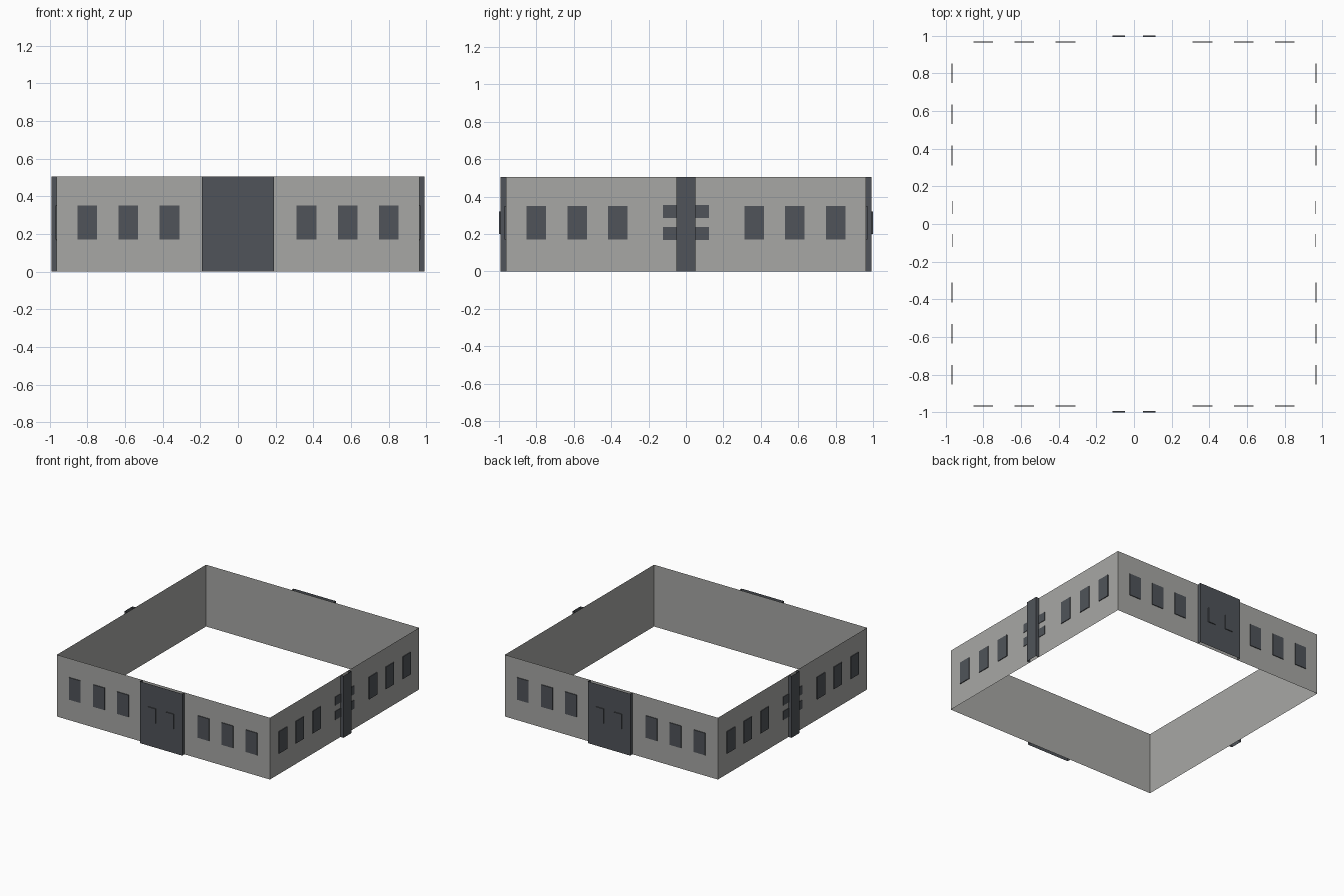
import bpy, bmesh, math
from mathutils import Matrix

if "Cube" in bpy.data.objects:
    bpy.data.objects.remove(bpy.data.objects["Cube"])

H = 0.505      # storey height
W = 0.9635     # wall plane distance from centre


def material(name, rgb):
    m = bpy.data.materials.new(name)
    m.diffuse_color = (*rgb, 1.0)
    m.use_nodes = True
    m.node_tree.nodes["Principled BSDF"].inputs["Base Color"].default_value = m.diffuse_color
    return m


CONCRETE = material("warm_grey_concrete", (0.39, 0.39, 0.375))
SLATE = material("dark_slate", (0.080, 0.088, 0.100))


def finish(name, bm, mat, angle=0.0):
    # turn the side by angle about the building's centre
    bm.transform(Matrix.Rotation(angle, 4, 'Z'))
    me = bpy.data.meshes.new(name)
    bm.to_mesh(me)
    bm.free()
    me.materials.append(mat)
    ob = bpy.data.objects.new(name, me)
    bpy.context.collection.objects.link(ob)
    return ob


def shell_box(bm, x0, x1, y_out, y_in, z0, z1, caps):
    # raised box facing -y with an open back; caps closes top and bottom
    a, b, c, d = [(bm.verts.new((x, y, z0)), bm.verts.new((x, y, z1)))
                  for x, y in ((x0, -y_in), (x0, -y_out), (x1, -y_out), (x1, -y_in))]
    for p, q in ((a, b), (b, c), (c, d)):
        bm.faces.new((p[0], q[0], q[1], p[1]))
    if caps:
        bm.faces.new((a[1], b[1], c[1], d[1]))
        bm.faces.new((d[0], c[0], b[0], a[0]))


# outer walls: open square ring
bm = bmesh.new()
ring = [(bm.verts.new((x, y, 0)), bm.verts.new((x, y, H)))
        for x, y in ((-W, -W), (W, -W), (W, W), (-W, W))]
for i in range(4):
    p, q = ring[i], ring[(i + 1) % 4]
    bm.faces.new((p[0], q[0], q[1], p[1]))
finish("outer_walls", bm, CONCRETE)

for i, side in enumerate(("front", "right", "back", "left")):
    ang = i * math.pi / 2
    wide = i % 2 == 0

    # three large windows on each half of the wall
    bm = bmesh.new()
    for s in (-1, 1):
        for c in (0.364, 0.582, 0.80):
            shell_box(bm, s * c - 0.052, s * c + 0.052, W + 0.006, W, 0.17, 0.351, True)
        if not wide:
            # small paired windows beside the pilaster
            for z in (0.167, 0.285):
                x0, x1 = sorted((s * 0.052, s * 0.122))
                shell_box(bm, x0, x1, W + 0.004, W, z, z + 0.07, True)
    finish(side + "_windows", bm, SLATE, ang)

    # central projecting bay (front, back) or narrow pilaster (sides)
    bm = bmesh.new()
    half = 0.191 if wide else 0.052
    out = 0.993 if wide else 0.991
    shell_box(bm, -half, half, out, W, 0, H, False)
    finish(side + ("_centre_bay" if wide else "_pilaster"), bm, SLATE, ang)

    # two windows on the projecting bay
    if wide:
        bm = bmesh.new()
        for s in (-1, 1):
            shell_box(bm, s * 0.081 - 0.034, s * 0.081 + 0.034, 1.0, out, 0.2, 0.32, True)
        finish(side + "_bay_windows", bm, SLATE, ang)
